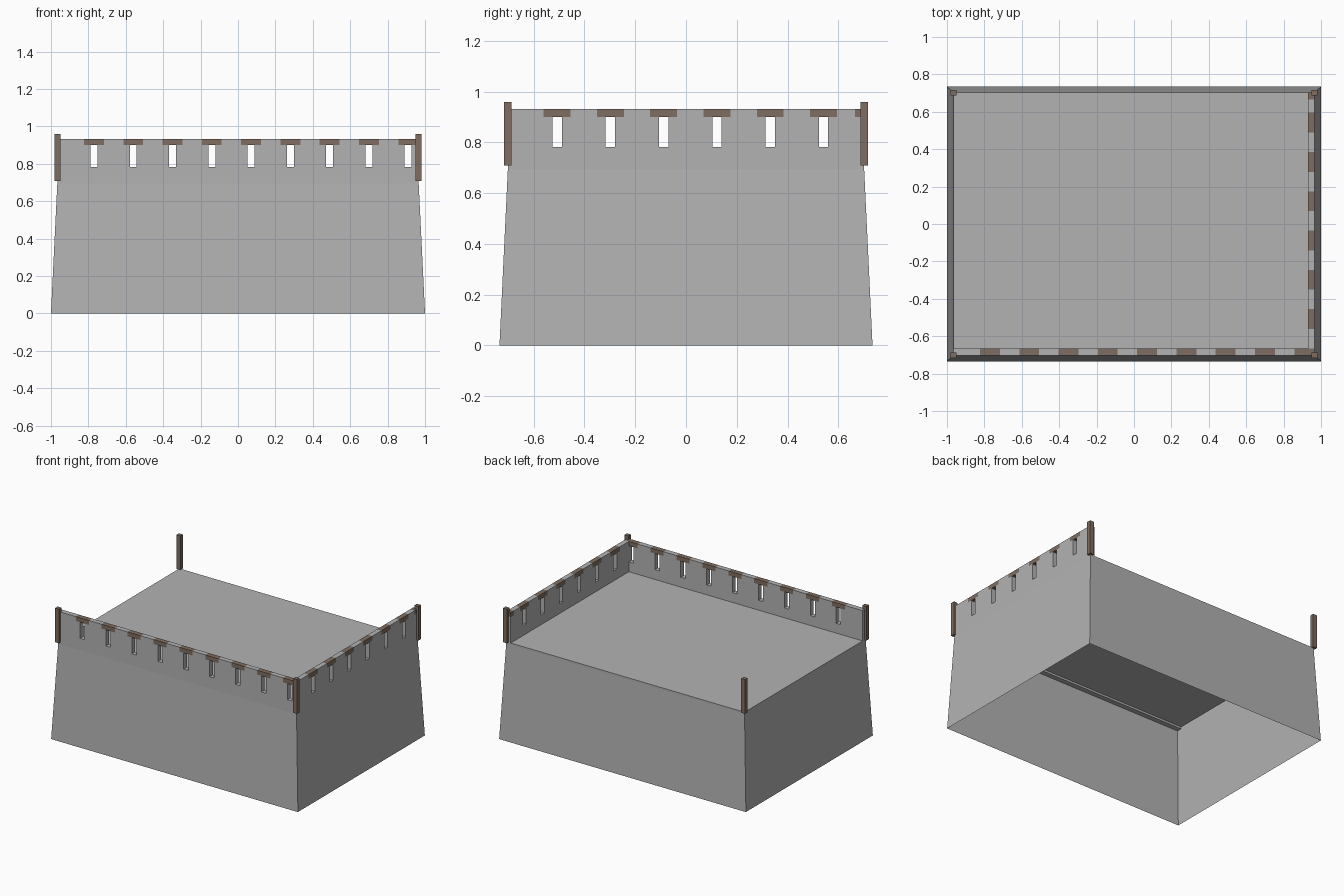
import bpy, bmesh
from mathutils import Vector

if "Cube" in bpy.data.objects:
    bpy.data.objects.remove(bpy.data.objects["Cube"])


def material(name, rgb):
    m = bpy.data.materials.new(name)
    m.diffuse_color = (*rgb, 1)
    m.use_nodes = True
    m.node_tree.nodes["Principled BSDF"].inputs["Base Color"].default_value = m.diffuse_color
    return m


STONE = material("grey stone", (0.45, 0.45, 0.45))
WOOD = material("brown wood", (0.21, 0.155, 0.12))

TX, TY = 0.966, 0.702                  # half size of the roof deck
LEDGE, DECK, TOP = 0.695, 0.71, 0.932  # heights
THICK = 0.037                          # parapet thickness


def finish(bm, name, mats):
    me = bpy.data.meshes.new(name)
    bm.to_mesh(me)
    bm.free()
    for m in mats:
        me.materials.append(m)
    ob = bpy.data.objects.new(name, me)
    bpy.context.collection.objects.link(ob)
    return ob


# Tapered building shell, open underneath, with a short upright lip at the deck
bm = bmesh.new()
rings = []
for hx, hy, z in ((1, 0.735, 0), (TX, TY, LEDGE), (TX, TY, DECK)):
    rings.append([bm.verts.new((sx * hx, sy * hy, z))
                  for sx, sy in ((-1, -1), (1, -1), (1, 1), (-1, 1))])
for a, b in zip(rings, rings[1:]):
    for i in range(4):
        j = (i + 1) % 4
        bm.faces.new((a[i], a[j], b[j], b[i]))
bm.faces.new(rings[-1])
finish(bm, "building_shell", [STONE])


def parapet(name, start, end, slots, lintels, place, inward):
    """Wall of grid cells with open slots and timber lintels, then thickened."""
    us = sorted({round(v, 4) for v in [start, end]
                 + [e for s in slots + lintels for e in s]})
    zs = [LEDGE, 0.782, 0.90, TOP]

    def within(u, spans):
        return any(a - 1e-4 < u < b + 1e-4 for a, b in spans)

    bm = bmesh.new()
    for u0, u1 in zip(us, us[1:]):
        for k, (z0, z1) in enumerate(zip(zs, zs[1:])):
            if k == 1 and within((u0 + u1) / 2, slots):
                continue
            bm.faces.new([bm.verts.new(place(u, z)) for u, z in
                          ((u0, z0), (u1, z0), (u1, z1), (u0, z1))])
    bmesh.ops.remove_doubles(bm, verts=bm.verts, dist=1e-5)
    ext = bmesh.ops.extrude_face_region(bm, geom=bm.faces[:], use_keep_orig=True)
    bmesh.ops.translate(bm, vec=Vector(inward) * THICK,
                        verts=[g for g in ext["geom"]
                               if isinstance(g, bmesh.types.BMVert)])
    bmesh.ops.recalc_face_normals(bm, faces=bm.faces)
    # timber wherever a face lies inside a lintel
    axis = 0 if inward[0] == 0 else 1
    for f in bm.faces:
        c = f.calc_center_median()
        f.material_index = int(c.z > 0.899 and within(c[axis], lintels))
    bmesh.ops.dissolve_limit(bm, angle_limit=0.01, verts=bm.verts,
                             edges=bm.edges, delimit={'MATERIAL'})
    finish(bm, name, [STONE, WOOD])


def spans(centres, half):
    return [(c - half, c + half) for c in centres]


# Front parapet: nine slots, the last lintel running into the corner
front = [-0.77 + 0.21 * i for i in range(9)]
front_lintels = [(a, min(b, TX)) for a, b in spans(front, 0.053)]
parapet("front_parapet", -TX, TX, spans(front, 0.0185), front_lintels,
        lambda u, z: (u, -TY, z), (0, 1, 0))

# Right parapet: six slots plus a lintel stub at the back corner
right = [-0.508 + 0.21 * i for i in range(6)]
parapet("right_parapet", -TY + THICK, TY, spans(right, 0.0185),
        spans(right, 0.053) + [(0.665, TY)],
        lambda u, z: (TX, u, z), (-1, 0, 0))

# Timber corner posts
for sx, xname in ((-1, "left"), (1, "right")):
    for sy, yname in ((-1, "front"), (1, "back")):
        bm = bmesh.new()
        bmesh.ops.create_cube(bm, size=1)
        for v in bm.verts:
            v.co = (sx * 0.965 + v.co.x * 0.032, sy * 0.702 + v.co.y * 0.03,
                    0.833 + v.co.z * 0.25)
        finish(bm, f"{yname}_{xname}_corner_post", [WOOD])
